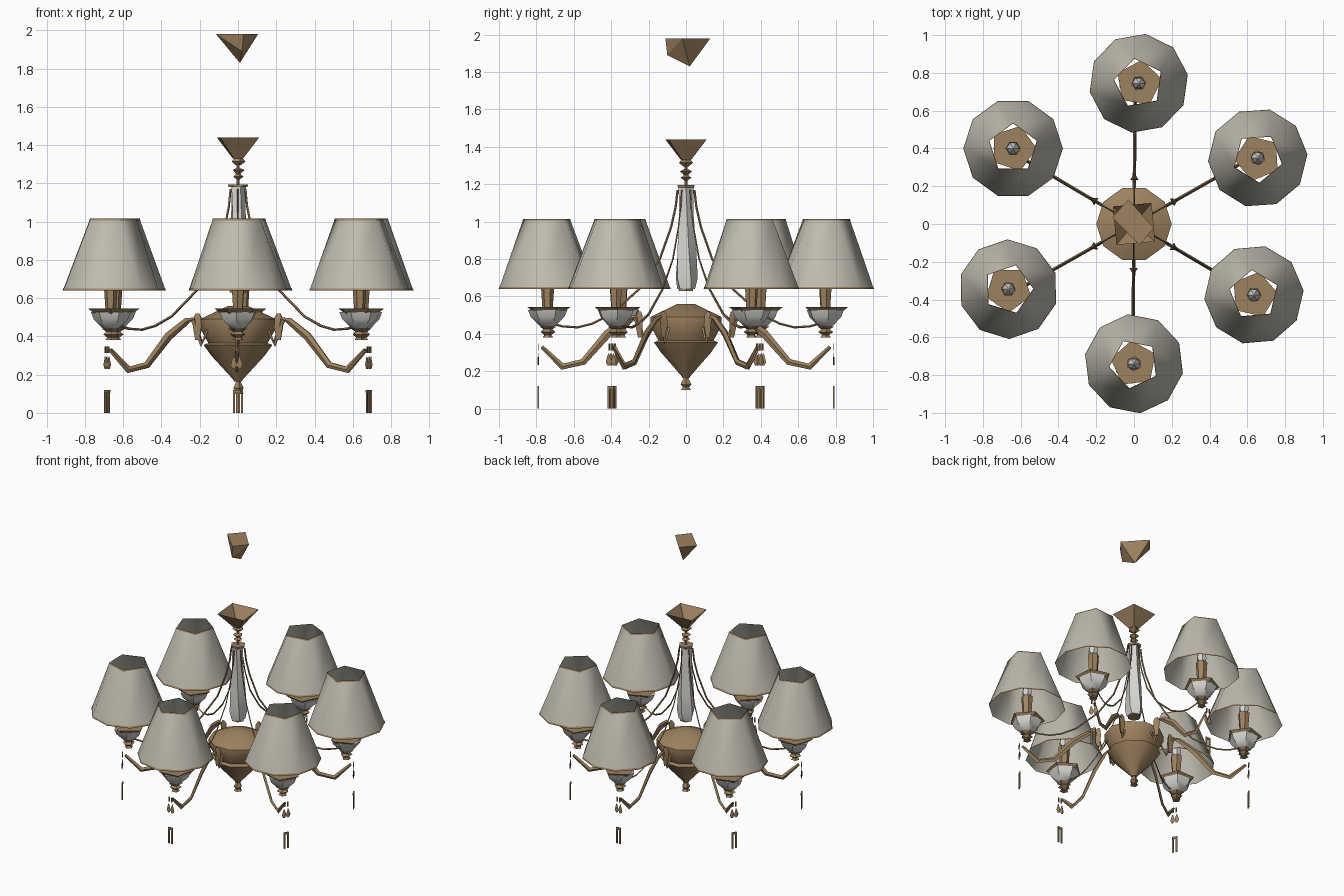
import bpy, bmesh, math
from mathutils import Vector, Matrix

cube = bpy.data.objects.get("Cube")
if cube:
    bpy.data.objects.remove(cube)


def material(name, rgb):
    m = bpy.data.materials.new(name)
    m.use_nodes = True
    m.diffuse_color = (*rgb, 1)
    m.node_tree.nodes["Principled BSDF"].inputs["Base Color"].default_value = (*rgb, 1)
    return m


BRONZE = material("bronze", (0.34, 0.225, 0.115))
FABRIC = material("shade fabric", (0.52, 0.495, 0.425))
GLASS = material("pale glass", (0.68, 0.67, 0.64))


def finish(bm, name, mat, matrix=Matrix(), smooth=40):
    """Turn a bmesh into a shaded, coloured object."""
    bmesh.ops.recalc_face_normals(bm, faces=bm.faces)
    mesh = bpy.data.meshes.new(name)
    bm.to_mesh(mesh)
    bm.free()
    mesh.materials.append(mat)
    ob = bpy.data.objects.new(name, mesh)
    bpy.context.collection.objects.link(ob)
    ob.matrix_world = matrix
    bpy.ops.object.select_all(action="DESELECT")
    ob.select_set(True)
    bpy.context.view_layer.objects.active = ob
    bpy.ops.object.shade_smooth_by_angle(angle=math.radians(smooth))
    return ob


def skin(bm, rings):
    for a, b in zip(rings, rings[1:]):
        n = len(a)
        for i in range(n):
            j = (i + 1) % n
            bm.faces.new((a[i], a[j], b[j], b[i]))


def lathe(name, profile, sides, mat, matrix=Matrix(), turn=0, twist=0, caps=True):
    """Spin a (radius, height) profile into a faceted solid."""
    bm = bmesh.new()
    rings = []
    for k, (r, z) in enumerate(profile):
        a0 = math.radians(turn + twist * k)
        rings.append([bm.verts.new((r * math.cos(a0 + math.tau * i / sides),
                                    r * math.sin(a0 + math.tau * i / sides), z))
                      for i in range(sides)])
    skin(bm, rings)
    if caps:
        bm.faces.new(rings[0])
        bm.faces.new(rings[-1])
    return finish(bm, name, mat, matrix)


def ribbon(name, path, width, heights, mat, matrix):
    """Sweep a diamond section along a path in the radial plane."""
    bm = bmesh.new()
    pts = [Vector((r, 0, z)) for r, z in path]
    rings = []
    for i, p in enumerate(pts):
        t = (pts[min(i + 1, len(pts) - 1)] - pts[max(i - 1, 0)]).normalized()
        up = Vector((-t.z, 0, t.x)) * heights[i] / 2
        side = Vector((0, width / 2, 0))
        rings.append([bm.verts.new(p + d) for d in (up, side, -up, -side)])
    skin(bm, rings)
    bm.faces.new(rings[0])
    bm.faces.new(rings[-1])
    finish(bm, name, mat, matrix)


def shade_band(name, levels, mat, matrix, turn):
    """Ten-sided at the bottom, closing to five corners at the top."""
    bm = bmesh.new()
    rings = []
    for t, extra in levels:
        ring = []
        for i in range(10):
            a = math.radians(turn + 36 * i)
            b = math.radians(turn + 72 * (i // 2) + 18)
            low = Vector((math.cos(a), math.sin(a), 0)) * 0.262
            high = Vector((math.cos(b), math.sin(b), 0)) * 0.132
            p = low.lerp(high, t) * (1 + extra)
            p.z = 0.64 + 0.375 * t
            ring.append(bm.verts.new(p))
        rings.append(ring)
    skin(bm, rings)
    bmesh.ops.remove_doubles(bm, verts=bm.verts, dist=0.001)
    finish(bm, name, mat, matrix, 45)


def hull(name, points, mat):
    bm = bmesh.new()
    for p in points:
        bm.verts.new(p)
    bmesh.ops.convex_hull(bm, input=bm.verts)
    finish(bm, name, mat, smooth=30)


def box(name, size, centre, mat, matrix):
    bm = bmesh.new()
    bmesh.ops.create_cube(bm, size=1)
    bmesh.ops.scale(bm, vec=size, verts=bm.verts)
    bmesh.ops.translate(bm, vec=centre, verts=bm.verts)
    finish(bm, name, mat, matrix)


# Ceiling canopy and the hanging cup below it
hull("ceiling_canopy", [(-0.115, 0.035, 1.98), (-0.03, 0.13, 1.98), (0.105, -0.02, 1.98),
                        (0.03, -0.11, 1.98), (0.02, -0.1, 1.89), (0.01, 0.02, 1.83)], BRONZE)
lathe("upper_cup", [(0.035, 1.33), (0.085, 1.38), (0.145, 1.44)], 4, BRONZE,
      turn=50, caps=False)
lathe("upper_knob", [(0.012, 1.345), (0.04, 1.315), (0.015, 1.295)], 5, BRONZE)
lathe("middle_knob", [(0.01, 1.28), (0.035, 1.27), (0.012, 1.25), (0.03, 1.235),
                      (0.008, 1.22)], 5, BRONZE)
lathe("column_link", [(0.008, 1.3), (0.008, 1.18)], 4, BRONZE)

# Central glass column with bronze collars
lathe("column_collar", [(0.05, 1.18), (0.052, 1.195)], 6, BRONZE)
lathe("glass_column", [(0.042, 1.185), (0.04, 1.05), (0.055, 0.85), (0.063, 0.7), (0.05, 0.64)],
      5, GLASS, twist=8)
lathe("column_foot", [(0.04, 0.645), (0.045, 0.63)], 6, BRONZE)

# Central bowl and bottom finial
lathe("central_bowl", [(0.05, 0.56), (0.2, 0.49), (0.2, 0.445), (0.155, 0.365), (0.18, 0.355),
                       (0.14, 0.3), (0.03, 0.18), (0.02, 0.165)], 10, BRONZE)
lathe("bottom_finial", [(0.012, 0.165), (0.03, 0.13), (0.018, 0.115), (0.028, 0.1)],
      5, BRONZE)

ARM = [(0.17, 0.46), (0.22, 0.36), (0.27, 0.49), (0.31, 0.48), (0.42, 0.40),
       (0.55, 0.25), (0.66, 0.225), (0.77, 0.33)]
ARM_HEIGHTS = [0.02, 0.03, 0.03, 0.035, 0.045, 0.035, 0.035, 0.02]
WIRE = [(0.045, 1.17), (0.055, 1.08), (0.08, 0.97), (0.14, 0.8), (0.25, 0.64),
        (0.40, 0.505), (0.5, 0.455), (0.58, 0.435), (0.66, 0.44), (0.73, 0.46)]

# Lamp positions and the turn of each shade
LAMPS = [(0.025, 0.745, 10), (0.655, 0.35, 40), (0.635, -0.375, 5),
         (0, -0.74, 25), (-0.665, -0.345, 55), (-0.64, 0.40, 0)]

for n, (x, y, turn) in enumerate(LAMPS):
    at = Matrix.Translation((x, y, 0))
    spin = Matrix.Rotation(math.radians(89.5 - 60 * n), 4, "Z")
    tag = f"_{n + 1}"

    # Fabric shade with trimmed edges
    shade_band("lamp_shade" + tag, [(0, 0), (1, 0)], FABRIC, at, turn)
    shade_band("shade_bottom_trim" + tag, [(0, 0.006), (0.03, 0.006)], BRONZE, at, turn)
    shade_band("shade_top_trim" + tag, [(0.975, 0.01), (1, 0.01)], BRONZE, at, turn)

    # Dish, glass bowl, candle and bulb
    lathe("drip_dish" + tag, [(0.06, 0.495), (0.125, 0.545)], 5, BRONZE, at, turn)
    lathe("glass_bowl" + tag, [(0.105, 0.527), (0.09, 0.49), (0.045, 0.445), (0.02, 0.435)],
          6, GLASS, at, turn)
    lathe("candle" + tag, [(0.028, 0.54), (0.04, 0.72)], 6, BRONZE, at, turn)
    lathe("bulb" + tag, [(0.018, 0.72), (0.036, 0.75), (0.028, 0.79), (0.004, 0.83)],
          6, GLASS, at)
    lathe("lamp_stem" + tag, [(0.05, 0.44), (0.025, 0.425), (0.042, 0.41), (0.02, 0.395),
                              (0.03, 0.38)], 5, BRONZE, at, turn)

    # Lower arm, its small knob, and the upper swag
    ribbon("arm" + tag, ARM, 0.018, ARM_HEIGHTS, BRONZE, spin)
    lathe("arm_knob" + tag, [(0.012, 0.38), (0.026, 0.45), (0.022, 0.5), (0.01, 0.52)],
          3, BRONZE, spin @ Matrix.Translation((0.245, 0, 0)))
    ribbon("swag" + tag, WIRE, 0.008, [0.012] * len(WIRE), BRONZE, spin)

    # Flat hanging pendants
    hang = spin @ Matrix.Translation((0.79, 0, 0))
    flat = hang @ Matrix.Diagonal((0.3, 1, 1, 1))
    for side in (-1, 1):
        box("pendant_link" + tag, (0.005, 0.008, 0.035), (0, side * 0.011, 0.33), BRONZE, hang)
        box("pendant_prong" + tag, (0.008, 0.01, 0.11), (0, side * 0.013, 0.055), BRONZE, hang)
        lathe("pendant_drop" + tag, [(0.003, 0.295), (0.017, 0.25), (0.006, 0.23)], 4,
              BRONZE, flat @ Matrix.Translation((0, side * 0.015, 0)))
    box("pendant_bar" + tag, (0.009, 0.038, 0.015), (0, 0, 0.113), BRONZE, hang)
